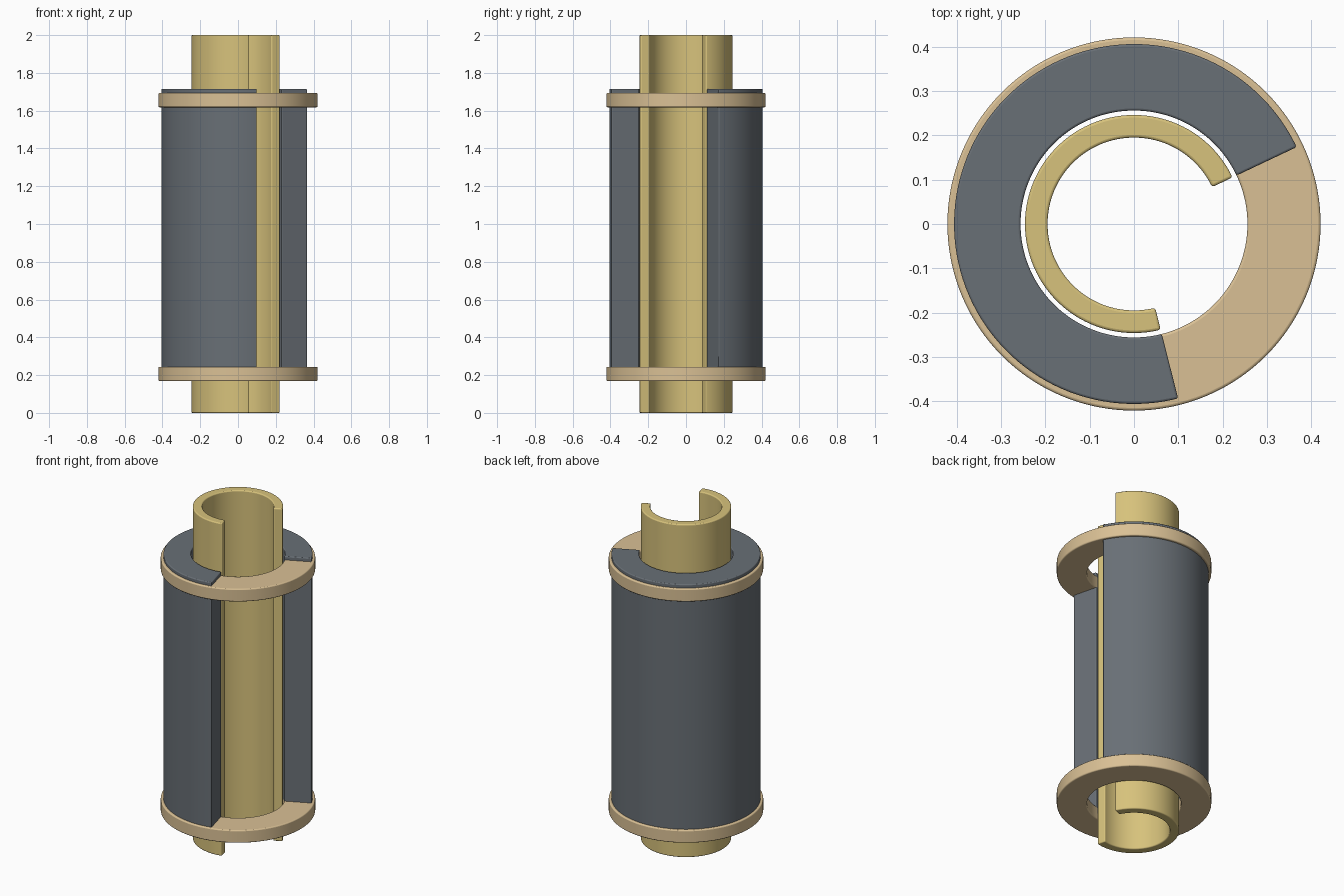
import bpy, bmesh, math

if "Cube" in bpy.data.objects:
    bpy.data.objects.remove(bpy.data.objects["Cube"])


def material(name, color):
    m = bpy.data.materials.new(name)
    m.diffuse_color = color
    m.use_nodes = True
    m.node_tree.nodes["Principled BSDF"].inputs["Base Color"].default_value = m.diffuse_color
    return m


def swept_band(name, r_in, r_out, z0, z1, start, end, bevel, mat=None, steps=96):
    """Rectangular section swept about z; a 360 degree sweep closes into a ring."""
    closed = abs(end - start - 360) < 1e-6
    bm = bmesh.new()
    sections = []
    for i in range(steps if closed else steps + 1):
        a = math.radians(start + (end - start) * i / steps)
        c, s = math.cos(a), math.sin(a)
        sections.append([bm.verts.new((r * c, r * s, z)) for r, z in
                         ((r_in, z0), (r_out, z0), (r_out, z1), (r_in, z1))])
    pairs = list(zip(sections, sections[1:]))
    if closed:
        pairs.append((sections[-1], sections[0]))
    else:
        bm.faces.new(sections[0])
        bm.faces.new(sections[-1])
    for p, q in pairs:
        for k in range(4):
            n = (k + 1) % 4
            bm.faces.new((p[k], p[n], q[n], q[k]))
    bmesh.ops.recalc_face_normals(bm, faces=bm.faces)
    mesh = bpy.data.meshes.new(name)
    bm.to_mesh(mesh)
    bm.free()
    obj = bpy.data.objects.new(name, mesh)
    bpy.context.collection.objects.link(obj)
    if mat:
        mesh.materials.append(mat)
    mod = obj.modifiers.new("soft_edges", 'BEVEL')
    mod.width = bevel
    mod.segments = 3
    mod.limit_method = 'ANGLE'
    mod.angle_limit = math.radians(40)
    bpy.ops.object.select_all(action='DESELECT')
    obj.select_set(True)
    bpy.context.view_layer.objects.active = obj
    bpy.ops.object.shade_smooth_by_angle(angle=math.radians(35))
    return obj


brass = material("brass", (0.68, 0.54, 0.2, 1))
tan = material("tan", (0.7, 0.53, 0.3, 1))
slate = material("slate", (0.14, 0.16, 0.18, 1))

START, END = 25.3, 284.2  # both split tubes open on the same side

# Long inner tube with a slot
swept_band("inner_sleeve", 0.195, 0.246, 0.0, 2.0, START, END, 0.006, brass)

# Thick outer shell with the same slot, standing slightly proud of the top collar
swept_band("outer_shell", 0.256, 0.406, 0.2, 1.715, START, END, 0.005, slate)

# Full collars holding the shell
for name, z in (("bottom_collar", 0.168), ("top_collar", 1.618)):
    swept_band(name, 0.256, 0.421, z, z + 0.076, 0, 360, 0.006, tan, 128)
